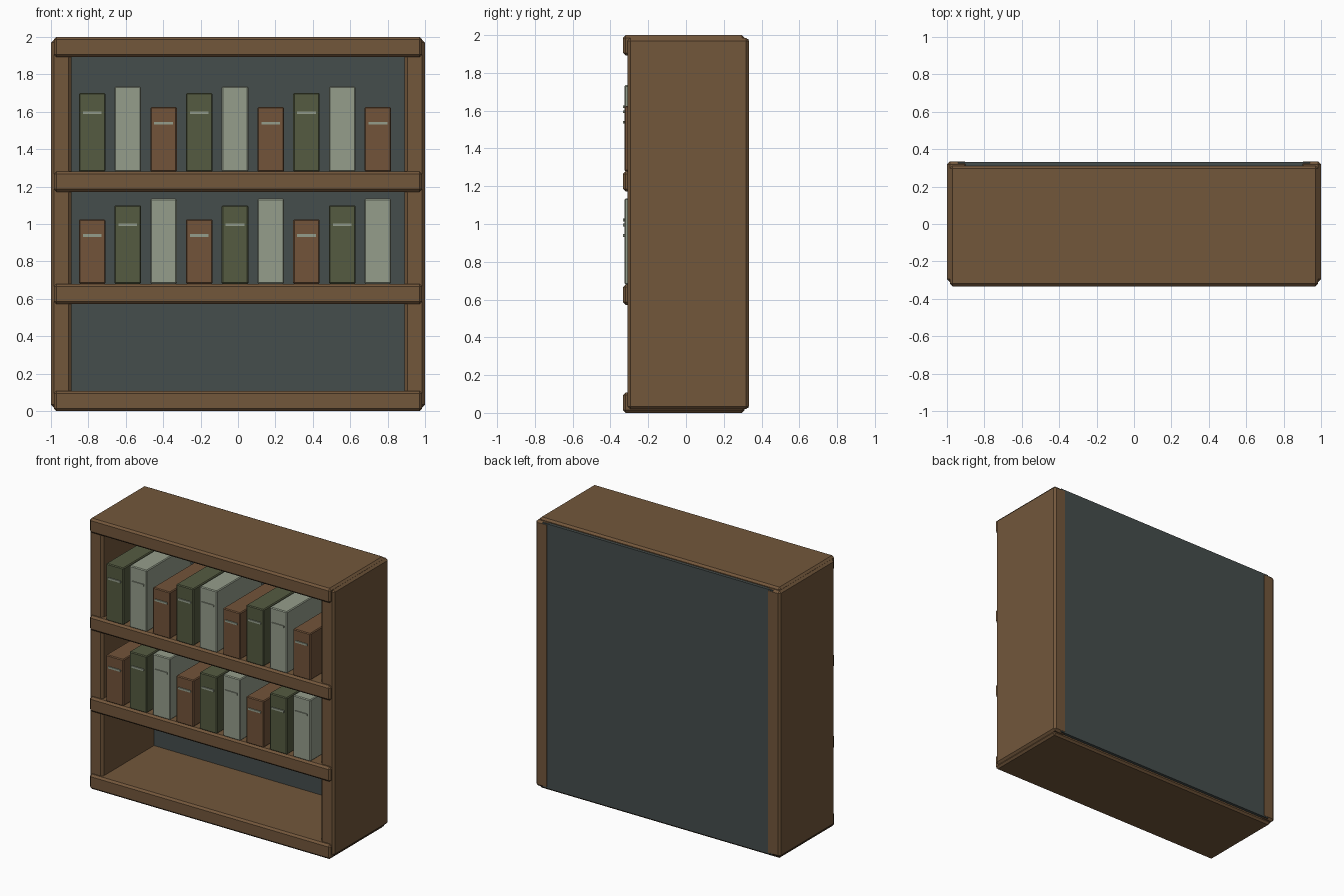
import bpy

if "Cube" in bpy.data.objects:
    bpy.data.objects.remove(bpy.data.objects["Cube"])

def material(name, rgb):
    m = bpy.data.materials.new(name)
    m.diffuse_color = (*rgb, 1)
    m.use_nodes = True
    m.node_tree.nodes["Principled BSDF"].inputs["Base Color"].default_value = m.diffuse_color
    return m

wood = material("wood", (0.17, 0.095, 0.044))
slate = material("slate", (0.06, 0.075, 0.073))
brown = material("brown_cover", (0.17, 0.088, 0.042))
green = material("green_cover", (0.09, 0.105, 0.053))
pale = material("pale_cover", (0.30, 0.34, 0.26))

def box(name, x, y, z, mat, bevel=0.0):
    """Box from (min, max) ranges, with an optional chamfer."""
    bpy.ops.mesh.primitive_cube_add(
        size=1, location=[(r[0] + r[1]) / 2 for r in (x, y, z)])
    ob = bpy.context.object
    ob.name = name
    ob.scale = [r[1] - r[0] for r in (x, y, z)]
    bpy.ops.object.transform_apply(location=False, rotation=False, scale=True)
    ob.data.materials.append(mat)
    if bevel:
        b = ob.modifiers.new("chamfer", 'BEVEL')
        b.width = bevel
        b.segments = 1
    return ob

# Upright sides
box("left_side", (-1, -0.89), (-0.31, 0.333), (0.02, 1.985), wood, 0.015)
box("right_side", (0.89, 1), (-0.31, 0.333), (0.02, 1.985), wood, 0.015)

# Bottom, two shelves and top, standing proud of the sides
for name, z in (("bottom_board", 0), ("lower_shelf", 0.572),
                ("upper_shelf", 1.172), ("top_board", 1.892)):
    box(name, (-0.985, 0.985), (-0.333, 0.31), (z, z + 0.108), wood, 0.014)

# Back panel
box("back_panel", (-0.94, 0.94), (0.29, 0.332), (0.025, 1.98), slate)

# Rows of books, each with a spine band
kinds = [("brown", brown, 0.345), ("green", green, 0.42), ("pale", pale, 0.455)]
for row, (base, shift) in enumerate(((0.68, 0), (1.28, 1))):
    for i in range(9):
        colour, mat, height = kinds[(i + shift) % 3]
        x = -0.78 + 0.191 * i
        box(f"{colour}_book_{row}_{i}", (x - 0.071, x + 0.071), (-0.326, 0.2),
            (base, base + height), mat, 0.006)
        band = base + 0.75 * height
        box(f"spine_band_{row}_{i}", (x - 0.05, x + 0.05), (-0.333, -0.32),
            (band - 0.007, band + 0.007), pale)
